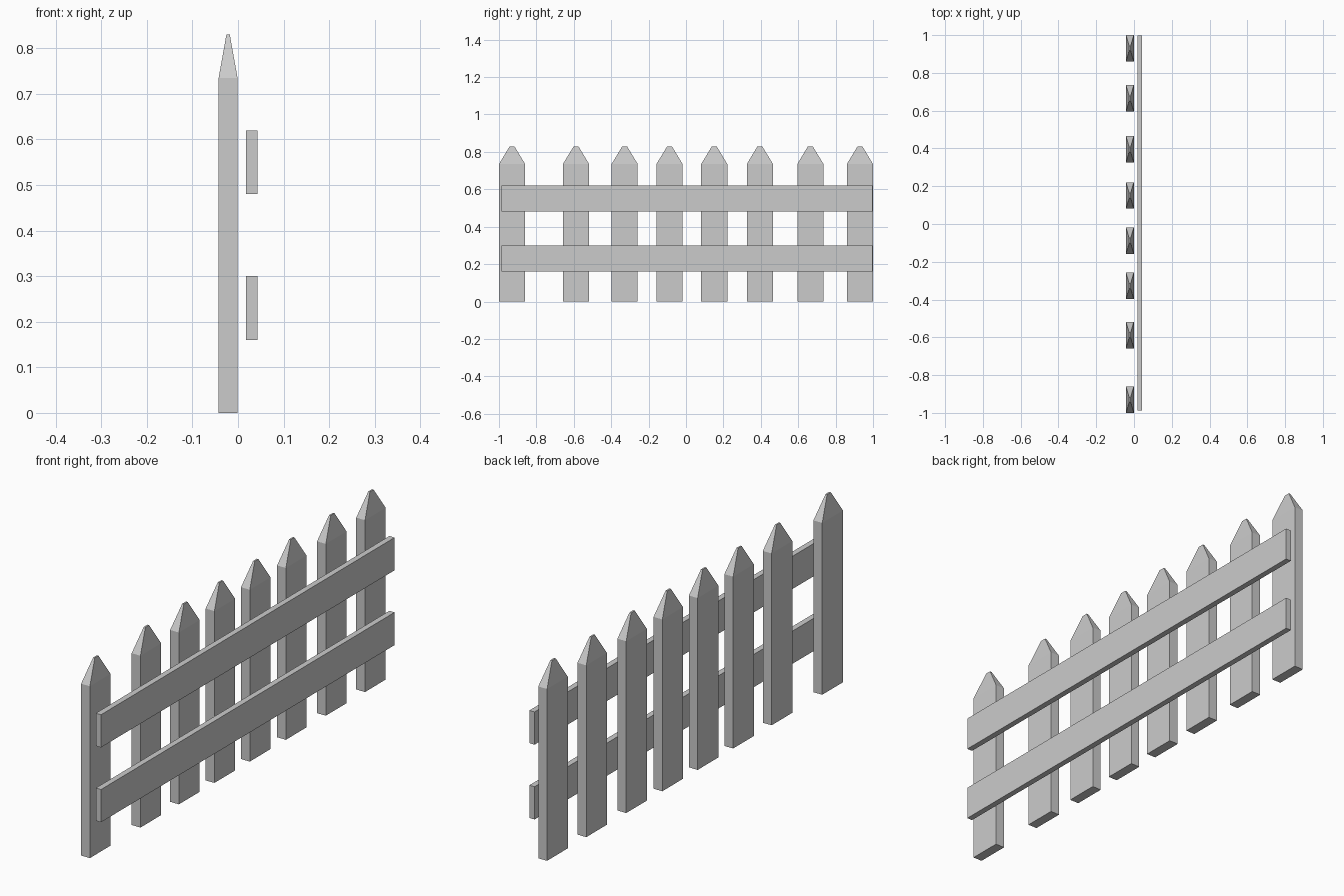
import bpy, bmesh

if "Cube" in bpy.data.objects:
    bpy.data.objects.remove(bpy.data.objects["Cube"])


def box(name, x, y, z):
    """Axis-aligned box from (min, max) ranges; returns the object."""
    bm = bmesh.new()
    bmesh.ops.create_cube(bm, size=1)
    for v in bm.verts:
        v.co = [r[0] if c < 0 else r[1] for c, r in zip(v.co, (x, y, z))]
    return bm, name


def finish(bm, name):
    bmesh.ops.recalc_face_normals(bm, faces=bm.faces)
    mesh = bpy.data.meshes.new(name)
    bm.to_mesh(mesh)
    bm.free()
    obj = bpy.data.objects.new(name, mesh)
    bpy.context.collection.objects.link(obj)
    return obj


PX = (-0.0425, -0.001)     # picket thickness
HALF = 0.07                # picket half width
SHOULDER, TOP, TIP = 0.735, 0.83, 0.18

# Pickets: box with the top face extruded up and tapered to a blunt point
for i, yc in enumerate((-0.93, -0.588, -0.328, -0.088, 0.151, 0.395, 0.665, 0.93)):
    bm, name = box(f"picket_{i + 1}", PX, (yc - HALF, yc + HALF), (0, SHOULDER))
    bm.faces.ensure_lookup_table()
    top = max(bm.faces, key=lambda f: f.calc_center_median().z)
    cap = bmesh.ops.extrude_discrete_faces(bm, faces=[top])["faces"][0]
    xc = sum(PX) / 2
    for v in cap.verts:
        v.co = (xc + (v.co.x - xc) * TIP, yc + (v.co.y - yc) * TIP, TOP)
    bmesh.ops.remove_doubles(bm, verts=bm.verts, dist=1e-5)
    finish(bm, name)

# Horizontal rails
for label, z in (("lower", 0.16), ("upper", 0.48)):
    finish(*box(f"{label}_rail", (0.018, 0.0425), (-0.987, 0.998), (z, z + 0.14)))
